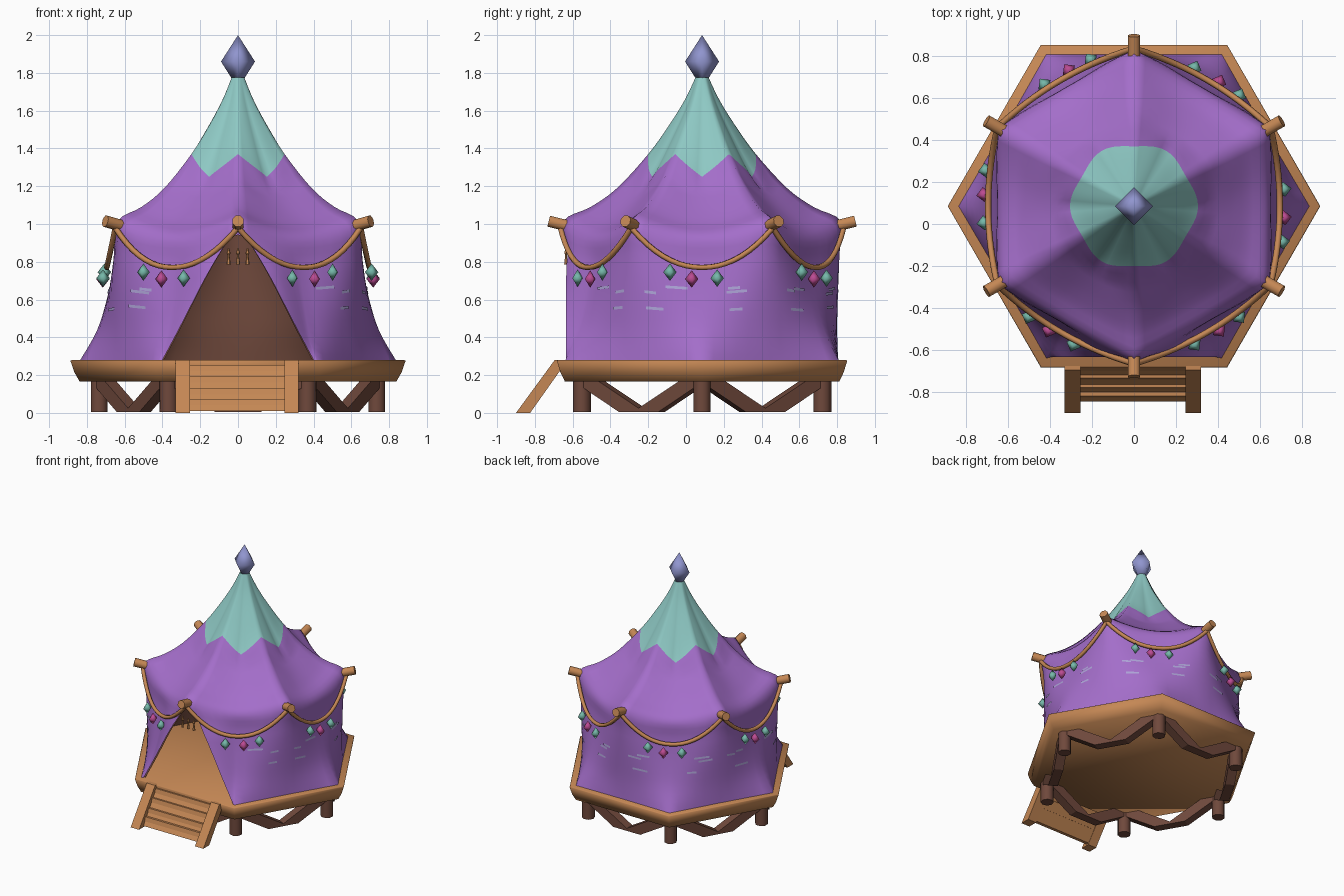
import bpy, bmesh, math, random
from mathutils import Vector

if "Cube" in bpy.data.objects:
    bpy.data.objects.remove(bpy.data.objects["Cube"])

random.seed(4)
CY = 0.085            # tent axis sits slightly behind the origin


def mat(name, r, g, b):
    m = bpy.data.materials.new(name)
    m.diffuse_color = (r, g, b, 1)
    m.use_nodes = True
    m.node_tree.nodes["Principled BSDF"].inputs["Base Color"].default_value = m.diffuse_color
    return m


PURPLE = mat("purple canvas", .37, .155, .59)
TEAL = mat("teal canvas", .27, .58, .55)
TAN = mat("tan wood", .56, .245, .09)
BROWN = mat("dark brown wood", .16, .066, .045)
PINK = mat("magenta gem", .50, .07, .29)
MINT = mat("mint gem", .18, .48, .40)
BLUE = mat("lilac blue crystal", .28, .30, .62)
PALE = mat("pale lavender trim", .42, .37, .68)


def finish(name, bm, mats, smooth=None, fix=True):
    if fix:
        bmesh.ops.recalc_face_normals(bm, faces=bm.faces)
    me = bpy.data.meshes.new(name)
    bm.to_mesh(me)
    bm.free()
    for m in mats:
        me.materials.append(m)
    if smooth:
        me.shade_smooth()
        me.set_sharp_from_angle(angle=math.radians(smooth))
    ob = bpy.data.objects.new(name, me)
    bpy.context.collection.objects.link(ob)
    return ob


def polar(r, deg, z):
    a = math.radians(deg)
    return Vector((r * math.cos(a), CY + r * math.sin(a), z))


def lathe(name, prof, sides, m, centre=(0, 0, 0), rot=0, smooth=None):
    """Closed solid from (radius, z) rings with the given side count."""
    bm = bmesh.new()
    rings = [[bm.verts.new((centre[0] + r * math.cos(math.radians(rot + 360 * i / sides)),
                            centre[1] + r * math.sin(math.radians(rot + 360 * i / sides)),
                            centre[2] + z)) for i in range(sides)] for r, z in prof]
    for a, b in zip(rings, rings[1:]):
        for i in range(sides):
            j = (i + 1) % sides
            bm.faces.new((a[i], a[j], b[j], b[i]))
    bm.faces.new(rings[0])
    bm.faces.new(rings[-1])
    bmesh.ops.remove_doubles(bm, verts=bm.verts, dist=1e-5)
    return finish(name, bm, [m], smooth)


def beam(name, a, b, r, m, sides=8):
    a, b = Vector(a), Vector(b)
    ob = lathe(name, [(r, 0), (r, (b - a).length)], sides, m, rot=180 / sides, smooth=50)
    ob.location = a
    ob.rotation_euler = (b - a).to_track_quat('Z', 'Y').to_euler()
    return ob


def prism(name, yz, x0, x1, m):
    """Side outline in y,z extruded across x."""
    bm = bmesh.new()
    f = bm.faces.new([bm.verts.new((x0, y, z)) for y, z in yz])
    g = bmesh.ops.extrude_face_region(bm, geom=[f])
    bmesh.ops.translate(bm, vec=(x1 - x0, 0, 0),
                        verts=[v for v in g["geom"] if isinstance(v, bmesh.types.BMVert)])
    return finish(name, bm, [m])


# --- canvas: rows are (corner radius, corner z, middle radius, middle z) ---
ROOF = [(.035, 1.775, .034, 1.775), (.09, 1.66, .087, 1.64), (.17, 1.53, .175, 1.47),
        (.285, 1.37, .305, 1.25), (.45, 1.19, .43, 1.11), (.59, 1.09, .54, 1.01),
        (.735, 1.015, .642, .93)]
WALL = [(.735, 1.015, .642, .93), (.728, .85, .655, .80), (.72, .65, .69, .62),
        (.715, .45, .745, .44), (.72, .28, .835, .28)]
SUB, N = 4, 6


def refine(rows):
    """Smooth the profile with a Catmull-Rom curve."""
    out, p = [], [Vector(r) for r in rows]
    for i in range(len(p) - 1):
        p0, p1, p2, p3 = p[max(i - 1, 0)], p[i], p[i + 1], p[min(i + 2, len(p) - 1)]
        for k in range(SUB):
            t = k / SUB
            out.append(.5 * (2 * p1 + (p2 - p0) * t + (2 * p0 - 5 * p1 + 4 * p2 - p3) * t * t
                             + (3 * p1 - p0 - 3 * p2 + p3) * t ** 3))
    return out + [p[-1]]


def canvas_point(row, h, u, inset=0):
    """h = half-sector number counted from the front corner, u = 0 corner to 1 middle."""
    ac = -90 + 30 * (h if h % 2 == 0 else h + 1)
    am = -90 + 30 * (h + 1 if h % 2 == 0 else h)
    p = polar(row[0] - inset, ac, row[1]).lerp(polar(row[2] - inset, am, row[3]), u)
    # rounded cross-section, fading to straight at the eave and the floor
    s = (1 - math.cos(math.pi * u)) / 2
    q = polar(row[0] - inset + (row[2] - row[0]) * s, ac + (am - ac) * u, 0)
    z = row[1]
    b = min(1, (z - 1.015) / .15) if z > 1.015 else math.sin(math.pi * max(0, min(1, (z - .28) / .735)))
    p = p.lerp(q, b)
    e = u if row[1] > 1.3 else 1 - (1 - u) ** 2
    p.z = row[1] + (row[3] - row[1]) * e
    return p


def door_u(row):
    u = 0
    for _ in range(4):
        z = row[1] + (row[3] - row[1]) * (1 - (1 - u) ** 2)
        hw = .40 - .33 * (z - .28) / .60 if z < .88 else max(0, .07 * (.97 - z) / .09)
        u = min(.97, hw / (row[2] / 2))
    return u


def canvas(name, rows, mats, inset=0, teal_to=-1):
    bm = bmesh.new()
    grid = []
    for row in rows:
        d, line = door_u(row), []
        hang = max(0, min(1, (1.0 - row[1]) / .2))
        for i in range(12 * N + 1):
            h = min(i // N, 11)
            f = i / N - h
            u = t = f if h % 2 == 0 else 1 - f
            if h in (0, 11):
                u = d + (1 - d) * u
            p = canvas_point(row, h, u, inset)
            if h in (0, 11):      # door edges hang straight down
                p.y += hang * (-.634 + inset - p.y) * (1 - t) ** 1.5
            line.append(bm.verts.new(p))
        grid.append(line)
    for j in range(len(rows) - 1):
        for i in range(12 * N):
            f = bm.faces.new((grid[j][i], grid[j + 1][i], grid[j + 1][i + 1], grid[j][i + 1]))
            f.material_index = 1 if j < teal_to else 0
    bmesh.ops.remove_doubles(bm, verts=bm.verts, dist=1e-4)
    return finish(name, bm, mats, 100, fix=False)


canvas("tent_canvas", refine(ROOF + WALL[1:]), [PURPLE, TEAL], teal_to=3 * SUB)
canvas("wall_lining", refine(WALL)[2:], [BROWN], inset=.015)

# pale dashes painted round the wall
bm = bmesh.new()
rows = refine(WALL)


def row_at(z):
    for a, b in zip(rows, rows[1:]):
        if a[3] >= z >= b[3]:
            return a.lerp(b, (a[3] - z) / (a[3] - b[3]))


for h in range(1, 11):
    for z in (.54, .62, .645):
        u = random.uniform(.1, .5)
        w = random.uniform(.15, .35)
        zz = z + random.uniform(-.01, .01)
        bm.faces.new([bm.verts.new(canvas_point(row_at(q), h, t, -.005))
                      for q, t in ((zz, u), (zz, u + w), (zz + .014, u + w), (zz + .014, u))])
finish("wall_dashes", bm, [PALE])

# --- crystal finial ---
lathe("finial", [(.03, 1.765), (.09, 1.86), (0, 2.0)], 4, BLUE, (0, CY, 0), smooth=100)

# --- platform, legs and braces ---
lathe("platform", [(.838, .165), (.866, .215), (.887, .275), (.88, .28)], 6, TAN, (0, CY, 0), smooth=80)
BRACE = [(0, .025), (.25, .17), (.36, .17), (.36, .145), (.12, .005), (0, .005)]
for k in range(6):
    a = 60 * k
    p = polar(.735, a, 0)
    lathe("leg", [(.048, .005), (.048, .175)], 8, BROWN, p, 22.5 + a, smooth=50)
    for side in (1, -1):
        ob = prism("brace", [(side * t, z) for t, z in BRACE], .602, .672, BROWN)
        ob.location.y = CY
        ob.rotation_euler.z = math.radians(a + 30)


# --- eave pegs, ropes and hanging gems ---
def rope_point(mid, t):
    """t runs -1..1 between two neighbouring pegs."""
    p = polar(.75, mid - 30, 0).lerp(polar(.75, mid + 30, 0), (t + 1) / 2)
    out = polar(1, mid, 0) - Vector((0, CY, 0))
    p += out * .045 * (1 - t * t)
    p.z = .77 + .21 * abs(t) ** 2.1
    return p


for k in range(6):
    a = 60 * k
    beam("eave_peg", polar(.69, a + 30, .985), polar(.812, a + 30, 1.015), .032, TAN)
    cu = bpy.data.curves.new("rope", 'CURVE')
    cu.dimensions = '3D'
    cu.bevel_depth = .015
    cu.bevel_resolution = 1
    cu.use_fill_caps = True
    sp = cu.splines.new('POLY')
    sp.points.add(18)
    for i, q in enumerate(sp.points):
        q.co = (*rope_point(a, i / 9 - 1), 1)
    sp.use_smooth = True
    cu.materials.append(TAN)
    bpy.context.collection.objects.link(bpy.data.objects.new("rope", cu))
    flip = -1 if a == 300 else 1
    for off, m in ((-.17, MINT), (-.055, PINK), (.08, MINT)):
        c = rope_point(a, flip * off / .375)
        c += (polar(.022, a, 0) - Vector((0, CY, 0)))
        c.z -= .065
        lathe("gem", [(0, -.046), (.036, 0), (0, .046)], 4, m, c, a + 8, smooth=110)

# --- tassels in the doorway ---
for x in (-.05, 0, .05):
    lathe("door_tassel", [(.012, 0), (.005, .05), (.011, .06), (.004, .085)], 6, TAN, (x, -.635, .785))

# --- stairs: sloped stringers, backing board and slats ---
for x in (-.33, .245):
    prism("stair_stringer", [(-.90, 0), (-.825, 0), (-.655, .24), (-.66, .28), (-.695, .28)],
          x, x + .075, TAN)
prism("stair_back", [(-.845, .01), (-.82, .01), (-.655, .25), (-.68, .25)], -.26, .25, TAN)
for z in (.06, .115, .18, .24):
    y = -.872 + z * .72
    prism("stair_slat", [(y, z - .018), (y + .03, z - .018), (y + .045, z + .014), (y + .01, z + .014)],
          -.26, .25, TAN)
